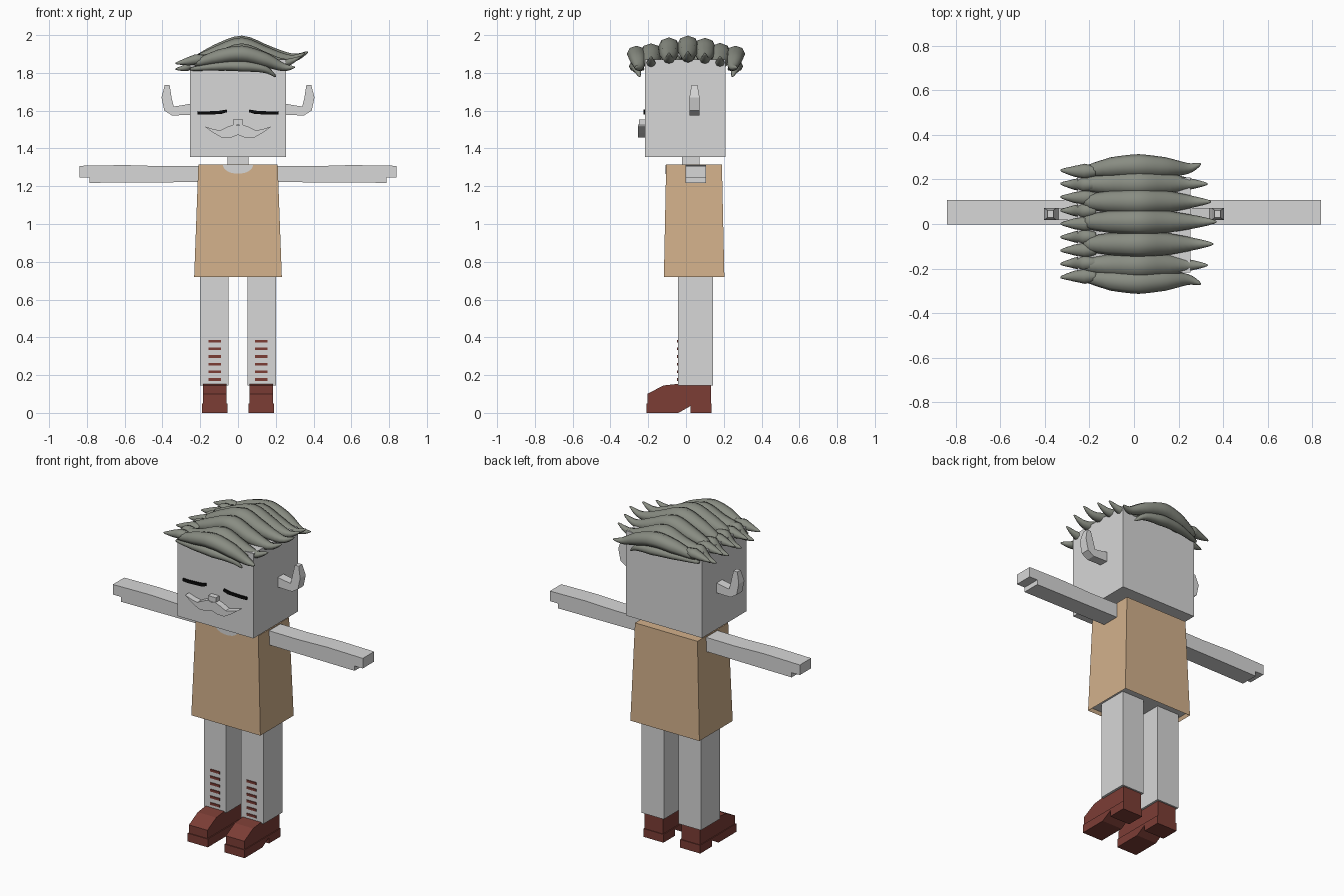
import bpy, bmesh, math
from mathutils import Vector

if "Cube" in bpy.data.objects:
    bpy.data.objects.remove(bpy.data.objects["Cube"])


def material(name, rgb):
    m = bpy.data.materials.new(name)
    m.use_nodes = True
    m.diffuse_color = (*rgb, 1)
    bsdf = m.node_tree.nodes["Principled BSDF"]
    bsdf.inputs["Base Color"].default_value = (*rgb, 1)
    return m


SKIN = material("pale grey", (0.68, 0.68, 0.68))
TAN = material("tan cloth", (0.65, 0.44, 0.26))
LEATHER = material("red brown leather", (0.2, 0.047, 0.036))
HAIR = material("grey green hair", (0.25, 0.265, 0.225))
BLACK = material("black", (0.003, 0.003, 0.003))


def finish(name, bm, mats, mirror=False, smooth=False):
    bmesh.ops.recalc_face_normals(bm, faces=bm.faces)
    mesh = bpy.data.meshes.new(name)
    bm.to_mesh(mesh)
    bm.free()
    ob = bpy.data.objects.new(name, mesh)
    bpy.context.collection.objects.link(ob)
    for m in mats:
        mesh.materials.append(m)
    if mirror:
        ob.modifiers.new("mirror", "MIRROR").use_mirror_merge = False
    if smooth:
        mesh.shade_smooth()
    return ob


def prism(name, profile, axis, lo, hi, mat, mirror=False):
    """Extrude a flat outline along an axis: x takes (y, z), y takes (x, z)."""
    bm = bmesh.new()
    place = (lambda p, d: (d, *p)) if axis == "x" else (lambda p, d: (p[0], d, p[1]))
    a = [bm.verts.new(place(p, lo)) for p in profile]
    b = [bm.verts.new(place(p, hi)) for p in profile]
    bm.faces.new(a)
    bm.faces.new(b)
    for i in range(len(a)):
        j = (i + 1) % len(a)
        bm.faces.new((a[i], a[j], b[j], b[i]))
    return finish(name, bm, [mat], mirror)


def box(name, x, y, z, mat, mirror=False):
    outline = [(x[0], z[0]), (x[1], z[0]), (x[1], z[1]), (x[0], z[1])]
    return prism(name, outline, "y", *y, mat, mirror)


def lock(name, path, radii, steps=4, sides=8, flat=0.85):
    """Sweep a tapering lock of hair along a smoothed path."""
    pts = [Vector(p) for p in path]
    n = len(pts)
    line = []
    for i in range(n - 1):
        p0, p1, p2, p3 = pts[max(i - 1, 0)], pts[i], pts[i + 1], pts[min(i + 2, n - 1)]
        for s in range(steps + (i == n - 2)):
            t = s / steps
            p = 0.5 * (2 * p1 + (p2 - p0) * t + (2 * p0 - 5 * p1 + 4 * p2 - p3) * t * t
                       + (3 * p1 - p0 - 3 * p2 + p3) * t ** 3)
            line.append((p, radii[i] + (radii[i + 1] - radii[i]) * t))
    bm = bmesh.new()
    rings = []
    for i, (p, r) in enumerate(line):
        along = line[min(i + 1, len(line) - 1)][0] - line[max(i - 1, 0)][0]
        up = along.cross(Vector((0, 1, 0))).normalized()
        side = up.cross(along).normalized()
        ring = []
        for k in range(sides):
            a = math.tau * k / sides
            ring.append(bm.verts.new(p + side * r * math.cos(a) + up * r * flat * math.sin(a)))
        rings.append(ring)
    for r0, r1 in zip(rings, rings[1:]):
        for k in range(sides):
            j = (k + 1) % sides
            bm.faces.new((r0[k], r0[j], r1[j], r1[k]))
    bm.faces.new(rings[0])
    bm.faces.new(rings[-1])
    return finish(name, bm, [HAIR], smooth=True)


# Head and neck
box("head", (-0.255, 0.255), (-0.217, 0.21), (1.355, 1.87), SKIN)
box("neck", (-0.055, 0.055), (-0.02, 0.072), (1.29, 1.36), SKIN)

# Tunic: flared box with a recessed underside
bm = bmesh.new()
bmesh.ops.create_cube(bm, size=1)
for v in bm.verts:
    top = v.co.z > 0
    v.co.x = math.copysign(0.21 if top else 0.232, v.co.x)
    v.co.y = (0.19 if top else 0.203) if v.co.y > 0 else (-0.105 if top else -0.117)
    v.co.z = 1.315 if top else 0.72
under = min(bm.faces, key=lambda f: f.calc_center_median().z)
bmesh.ops.inset_region(bm, faces=[under], thickness=0.012)
for v in under.verts:
    v.co.z += 0.02
under.material_index = 1
finish("tunic", bm, [TAN, SKIN])

# Rounded neckline showing skin
arc = [math.pi * i / 12 for i in range(13)]
prism("neckline", [(0.08 * math.cos(a), 1.313 - 0.047 * math.sin(a)) for a in arc],
      "y", -0.109, -0.103, SKIN)

# Arms with a step under the fingertips
prism("arm", [(0.2, 1.222), (0.785, 1.218), (0.785, 1.247), (0.84, 1.247), (0.84, 1.308),
              (0.6, 1.312), (0.4, 1.306), (0.2, 1.308)], "y", -0.002, 0.107, SKIN, True)

# Legs, laces and shoes
box("leg", (0.05, 0.2), (-0.042, 0.142), (0.146, 0.76), SKIN, True)
for i in range(6):
    z = 0.177 + i * 0.0405
    box("lace", (0.09, 0.155), (-0.047, -0.04), (z - 0.007, z + 0.007), LEATHER, True)
prism("shoe_upper", [(-0.205, 0.04), (-0.205, 0.1), (-0.12, 0.145), (-0.05, 0.153),
                     (0.132, 0.15), (0.132, 0.04)], "x", 0.062, 0.186, LEATHER, True)
prism("shoe_sole", [(-0.21, 0), (-0.21, 0.05), (0.136, 0.05), (0.136, 0), (0.025, 0),
                    (0.025, 0.037), (-0.04, 0)], "x", 0.056, 0.191, LEATHER, True)

# Upturned ears, narrowing at the tips
ear = prism("ear", [(0.25, 1.577), (0.35, 1.575), (0.39, 1.6), (0.405, 1.67), (0.388, 1.735),
                    (0.362, 1.735), (0.35, 1.66), (0.34, 1.622), (0.3, 1.628), (0.25, 1.637)],
            "y", 0.018, 0.072, SKIN, True)
for v in ear.data.vertices:
    if v.co.z > 1.7:
        v.co.y = 0.045 + (v.co.y - 0.045) * 0.6

# Closed eyes, nose and moustache
prism("closed_eye", [(0.058, 1.592), (0.09, 1.582), (0.18, 1.579), (0.215, 1.581),
                     (0.215, 1.597), (0.17, 1.596), (0.1, 1.599), (0.06, 1.606)],
      "y", -0.226, -0.216, BLACK, True)
box("nose", (-0.026, 0.026), (-0.25, -0.21), (1.523, 1.553), SKIN)
prism("moustache", [(0, 1.472), (0.035, 1.458), (0.085, 1.457), (0.13, 1.482), (0.178, 1.517),
                    (0.13, 1.502), (0.095, 1.495), (0.055, 1.515), (0.02, 1.527), (0, 1.52)],
      "y", -0.255, -0.215, SKIN, True)

# Long locks combed across the crown
tips = [(-0.185, 0.33), (-0.09, 0.355), (0.01, 0.37), (0.1, 0.345), (0.18, 0.33)]
for y, tip in tips:
    crest = 1.995 - 1.2 * y * y
    lock("crown_lock", [(-0.22, y, 1.865), (-0.11, y, crest - 0.085), (0.02, y, crest - 0.046),
                        (0.15, y, crest - 0.09), (tip - 0.08, y, 1.88 - 0.8 * y * y),
                        (tip, y, 1.912 - 0.8 * y * y)],
         [0.03, 0.05, 0.057, 0.05, 0.026, 0.004])

# Locks hanging over the front and back edges
for s in (-1, 1):
    lock("edge_lock", [(-0.23, s * 0.235, 1.85), (-0.1, s * 0.255, 1.885), (0.02, s * 0.262, 1.9),
                       (0.14, s * 0.255, 1.87), (0.24, s * 0.25, 1.83), (0.3, s * 0.27, 1.83)],
         [0.02, 0.045, 0.052, 0.045, 0.025, 0.004])
    lock("fringe_lock", [(-0.25, s * 0.23, 1.82), (-0.1, s * 0.26, 1.835), (0.03, s * 0.268, 1.835),
                         (0.14, s * 0.26, 1.82), (0.2, s * 0.245, 1.78)],
         [0.01, 0.028, 0.034, 0.024, 0.004])

# Short tufts along the parting side
for i in range(9):
    y = -0.235 + i * 0.059
    drop = 0.03 * (i % 2)
    lock("side_tuft", [(-0.17, y, 1.875), (-0.22, y, 1.87), (-0.27, y, 1.86 - drop),
                       (-0.33, y * 1.02, 1.85 - drop)],
         [0.02, 0.034, 0.024, 0.004])
